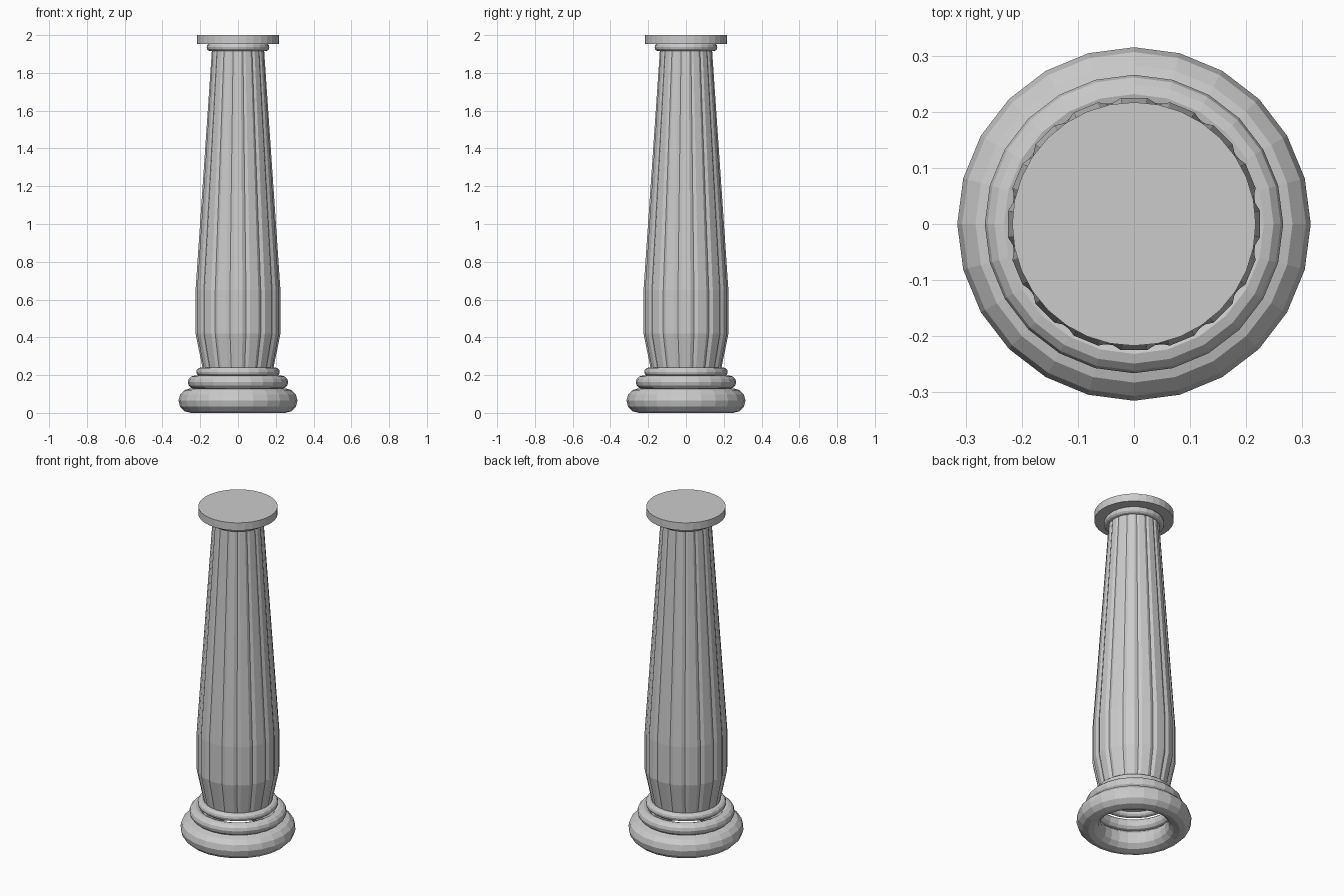
import bpy, bmesh, math

if "Cube" in bpy.data.objects:
    bpy.data.objects.remove(bpy.data.objects["Cube"])

stone = bpy.data.materials.new("grey_stone")
stone.diffuse_color = (0.6, 0.6, 0.6, 1)
stone.use_nodes = True
stone.node_tree.nodes["Principled BSDF"].inputs["Base Color"].default_value = stone.diffuse_color


def finish(bm, name):
    bmesh.ops.recalc_face_normals(bm, faces=bm.faces)
    me = bpy.data.meshes.new(name)
    bm.to_mesh(me)
    bm.free()
    me.materials.append(stone)
    ob = bpy.data.objects.new(name, me)
    bpy.context.collection.objects.link(ob)
    return ob


def ring(name, outer, z0, z1):
    """Rounded moulding of 24 sides between two heights."""
    r = (z1 - z0) / 2
    bpy.ops.mesh.primitive_torus_add(major_radius=outer - r, minor_radius=r,
                                     major_segments=24, minor_segments=12,
                                     location=(0, 0, (z0 + z1) / 2))
    ob = bpy.context.object
    ob.name = name
    ob.data.materials.append(stone)


# base mouldings and neck moulding
ring("base_ring_large", 0.315, 0.0, 0.13)
ring("base_ring_middle", 0.266, 0.128, 0.197)
ring("base_ring_small", 0.221, 0.195, 0.24)
ring("neck_ring", 0.166, 1.915, 1.957)

# fluted, swelling shaft
FLUTES = 16
levels = [(0.22, 0.185), (0.42, 0.226), (0.65, 0.226), (1.95, 0.137)]
bm = bmesh.new()
loops = []
for z, r in levels:
    loop = []
    for i in range(FLUTES):
        for off, k in ((-6, 1), (6, 1), (11.25, 0.96)):
            a = math.radians(i * 360 / FLUTES + off)
            loop.append(bm.verts.new((r * k * math.cos(a), r * k * math.sin(a), z)))
    loops.append(loop)
n = len(loops[0])
for lo, hi in zip(loops, loops[1:]):
    for i in range(n):
        j = (i + 1) % n
        bm.faces.new((lo[i], lo[j], hi[j], hi[i]))
bm.faces.new(loops[0])
bm.faces.new(loops[-1])
finish(bm, "fluted_shaft")

# top slab
bpy.ops.mesh.primitive_cylinder_add(vertices=32, radius=0.217, depth=0.046,
                                    location=(0, 0, 1.977))
slab = bpy.context.object
slab.name = "top_slab"
slab.data.materials.append(stone)
